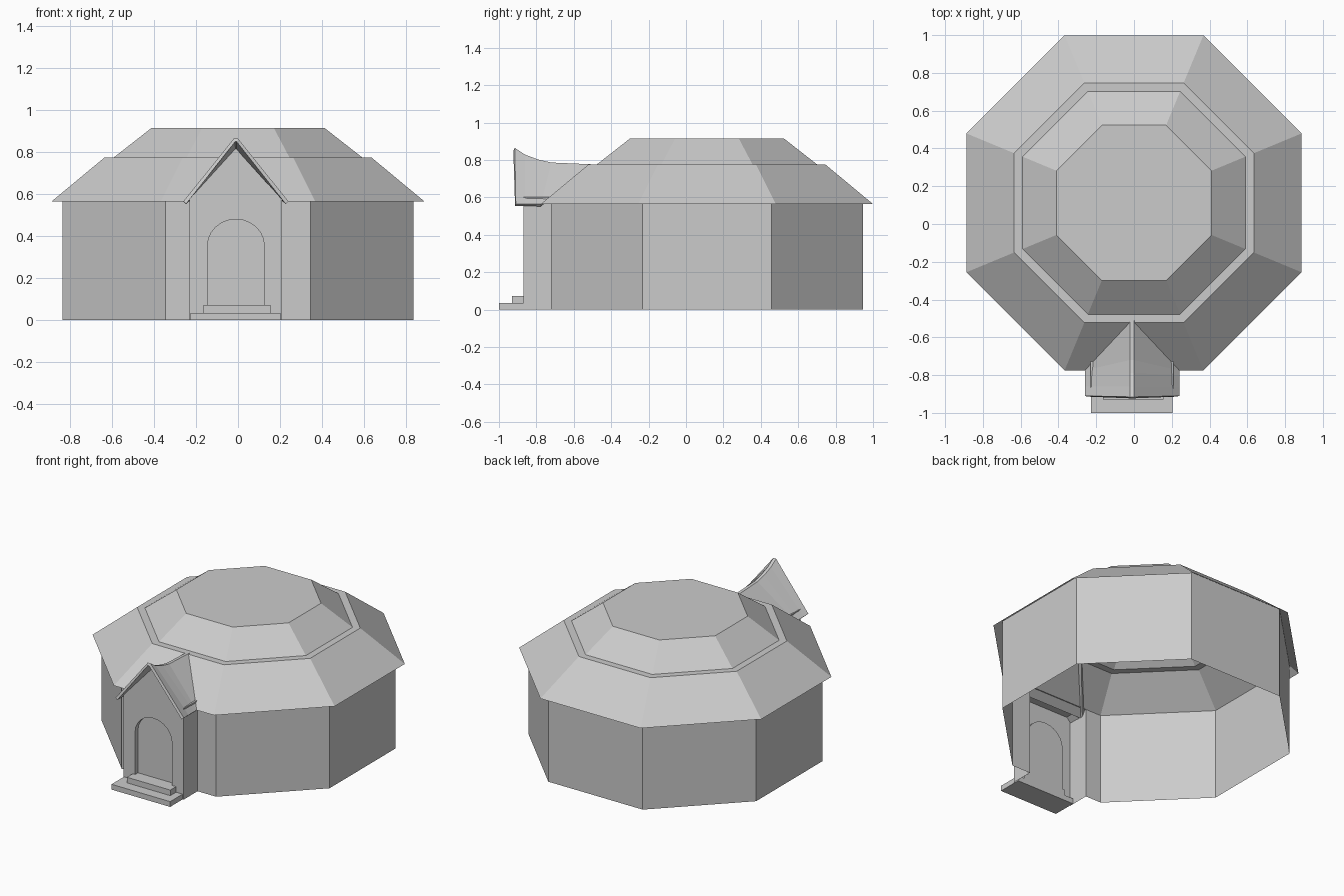
import bpy, math

if "Cube" in bpy.data.objects:
    bpy.data.objects.remove(bpy.data.objects["Cube"])

CY = 0.112   # centre of the octagonal body in y
PX = -0.01   # centre of the porch in x
T = math.tan(math.radians(22.5))


def make(name, verts, faces):
    me = bpy.data.meshes.new(name)
    me.from_pydata(verts, [], faces)
    me.update()
    ob = bpy.data.objects.new(name, me)
    bpy.context.collection.objects.link(ob)
    return ob


def octagon(r, z):
    # counter-clockwise, starting at the left end of the front side
    R = r * math.hypot(1, T)
    angles = [math.radians(-112.5 + 45 * i) for i in range(8)]
    return [(R * math.cos(a), CY + R * math.sin(a), z) for a in angles]


def box(name, x0, x1, y0, y1, z0, z1):
    v = [(x, y, z) for z in (z0, z1) for x, y in ((x0, y0), (x1, y0), (x1, y1), (x0, y1))]
    f = [(3, 2, 1, 0), (4, 5, 6, 7)] + [(i, (i + 1) % 4, (i + 1) % 4 + 4, i + 4) for i in range(4)]
    return make(name, v, f)


# Two-tier octagonal roof, open underneath, with a narrow ledge
rings = [(0.887, 0.565), (0.634, 0.775), (0.59, 0.775), (0.411, 0.915)]
verts = [p for r, z in rings for p in octagon(r, z)]
faces = [(k * 8 + i, k * 8 + (i + 1) % 8, k * 8 + 8 + (i + 1) % 8, k * 8 + 8 + i)
         for k in range(len(rings) - 1) for i in range(8)]
faces.append(tuple(range(24, 32)))
make("main_roof", verts, faces)

# Octagonal walls running out into the porch sides
WALL, FRONT, HALF = 0.835, -0.87, 0.22
ground = [p[:2] for p in octagon(WALL, 0)]
back = CY - WALL
path = [(PX + HALF, FRONT), (PX + HALF, back)] + ground[1:] + [ground[0], (PX - HALF, back), (PX - HALF, FRONT)]
n = len(path)
verts = [(x, y, 0) for x, y in path] + [(x, y, 0.603) for x, y in path]
faces = [(i, i + 1, n + i + 1, n + i) for i in range(n - 1)]
faces.append((n, n + 1, 2 * n - 2, 2 * n - 1))   # porch ceiling
make("walls", verts, faces)

# Porch gable front with an arched, recessed door
W, SPRING, RISE, DEEP = 0.135, 0.355, 0.125, 0.03
arch = [(PX + W, 0.0)]
arch += [(PX + W * math.cos(math.pi * i / 12), SPRING + RISE * math.sin(math.pi * i / 12)) for i in range(13)]
arch += [(PX - W, 0.0)]
outer = [(PX - HALF, 0), (PX - HALF, 0.585), (PX, 0.825), (PX + HALF, 0.585), (PX + HALF, 0)]
loop = outer + arch
make("porch_front", [(x, FRONT, z) for x, z in loop], [tuple(reversed(range(len(loop))))])
m = len(arch)
verts = [(x, FRONT + d, z) for d in (0, DEEP) for x, z in arch]
faces = [(i, i + 1, m + i + 1, m + i) for i in range(m - 1)] + [tuple(reversed(range(m, 2 * m)))]
make("door_recess", verts, faces)

# Porch roof: ridge sweeps up to the front, valleys run into the main roof
ridge = [(-0.915, 0.864), (-0.86, 0.828), (-0.79, 0.802), (-0.72, 0.786), (-0.51, 0.777)]
eave_y = [-0.91, -0.86, -0.80, -0.775]
EAVE, RW = 0.25, 0.01
verts = []
for (ry, rz), ey in zip(ridge, eave_y):
    verts += [(PX - EAVE, ey, 0.565), (PX - RW, ry, rz), (PX + RW, ry, rz), (PX + EAVE, ey, 0.565)]
verts += [(PX - RW, *ridge[-1]), (PX + RW, *ridge[-1])]
faces = [(k * 4 + j, k * 4 + j + 1, k * 4 + j + 5, k * 4 + j + 4) for k in range(3) for j in range(3)]
faces += [(12, 13, 16), (13, 14, 17, 16), (14, 15, 17)]
porch_roof = make("porch_roof", verts, [tuple(reversed(f)) for f in faces])
sol = porch_roof.modifiers.new("thickness", "SOLIDIFY")
sol.thickness = 0.018
sol.offset = -1

# Porch faces are wound so the outside of the roof points up
if sum(p.normal.z for p in porch_roof.data.polygons) < 0:
    porch_roof.data.flip_normals()

# Entrance steps
box("lower_step", -0.227, 0.203, -1.0, -0.84, 0.0, 0.035)
box("upper_step", -0.163, 0.155, -0.93, -0.84, 0.035, 0.072)
